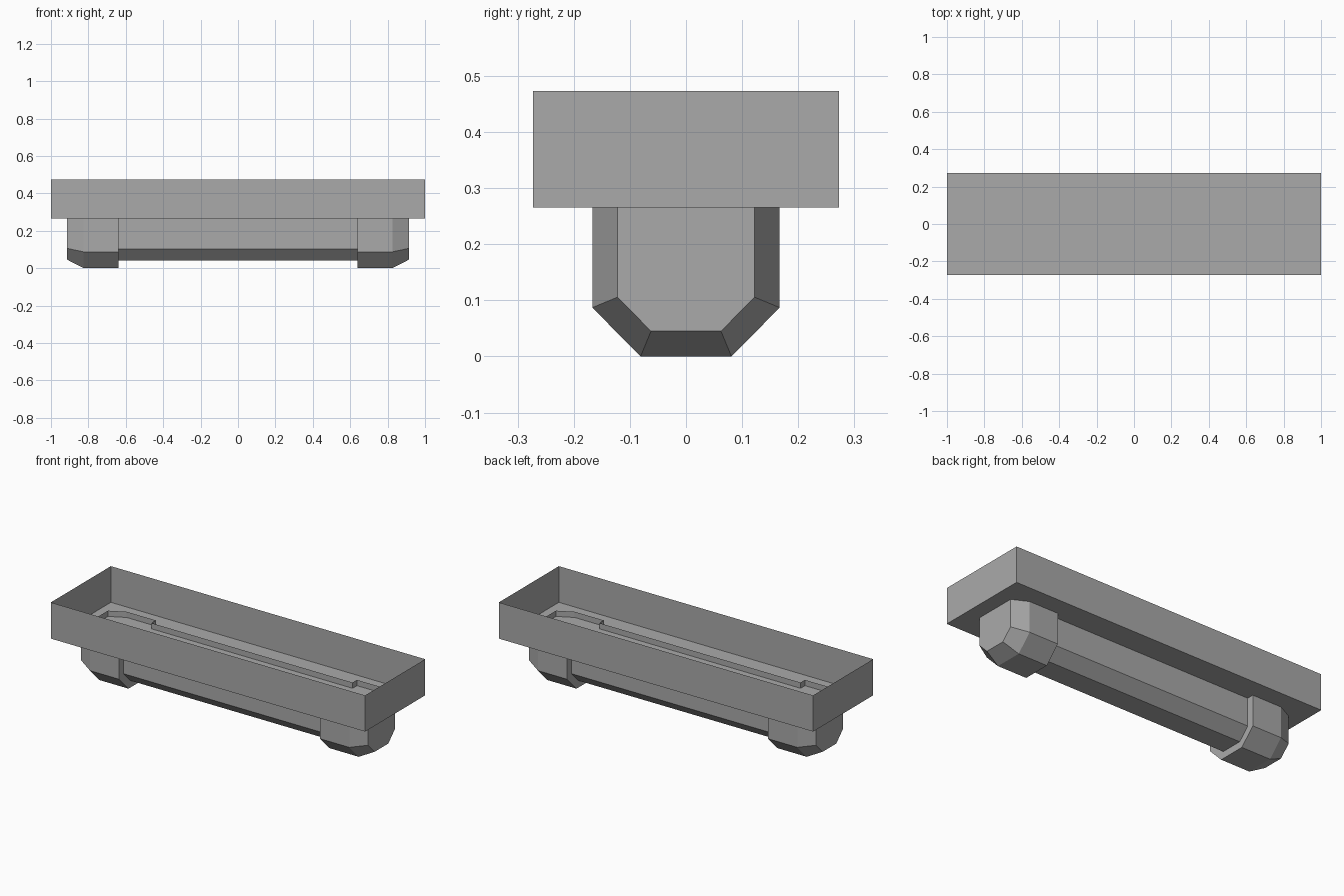
import bpy, bmesh

cube = bpy.data.objects.get("Cube")
if cube:
    bpy.data.objects.remove(cube, do_unlink=True)

# One plain grey for the whole model
grey = bpy.data.materials.new("plain_grey")
grey.use_nodes = True
color = (0.4, 0.4, 0.4, 1)
grey.diffuse_color = color
grey.node_tree.nodes["Principled BSDF"].inputs["Base Color"].default_value = color


def finish(name, bm):
    mesh = bpy.data.meshes.new(name)
    bm.to_mesh(mesh)
    bm.free()
    mesh.materials.append(grey)
    obj = bpy.data.objects.new(name, mesh)
    bpy.context.collection.objects.link(obj)
    return obj


# Open tray: a box without its lid
HALF_DEPTH, FLOOR, TOP = 0.273, 0.265, 0.473
bm = bmesh.new()
bmesh.ops.create_cube(bm, size=1)
for v in bm.verts:
    v.co.x *= 2
    v.co.y *= 2 * HALF_DEPTH
    v.co.z = TOP if v.co.z > 0 else FLOOR
bm.normal_update()
lid = [f for f in bm.faces if f.normal.z > 0.9]
bmesh.ops.delete(bm, geom=lid, context='FACES_ONLY')
finish("tray", bm)

# Chamfered trough profile, shrunk inward by an inset
RIM = 0.298
WALL, CHAMFER_Z, BASE = 0.167, 0.087, 0.081


def trough(x, inset):
    slide = inset * 0.414
    half = [(WALL - inset, RIM), (WALL - inset, CHAMFER_Z + slide), (BASE - slide, inset)]
    return [(x, -y, z) for y, z in half] + [(x, y, z) for y, z in reversed(half)]


# Open-topped shell through sections ordered along x
def loft(name, sections, cap=None):
    bm = bmesh.new()
    rings = [[bm.verts.new(p) for p in trough(x, inset)] for x, inset in sections]
    for a, b in zip(rings, rings[1:]):
        for i in range(len(a) - 1):
            bm.faces.new((a[i], a[i + 1], b[i + 1], b[i]))
    if cap == "right":
        bm.faces.new(list(reversed(rings[0])))
    elif cap == "left":
        bm.faces.new(rings[-1])
    return finish(name, bm)


# Narrow middle trough and the wider bevelled housings at both ends
INNER, STEP = 0.64, 0.04
loft("middle_trough", [(-INNER, STEP), (INNER, STEP)])
end = [(INNER, STEP), (INNER, 0), (0.825, 0), (0.913, 0.045)]
loft("left_end_housing", end, "left")
loft("right_end_housing", [(-x, inset) for x, inset in reversed(end)], "right")
